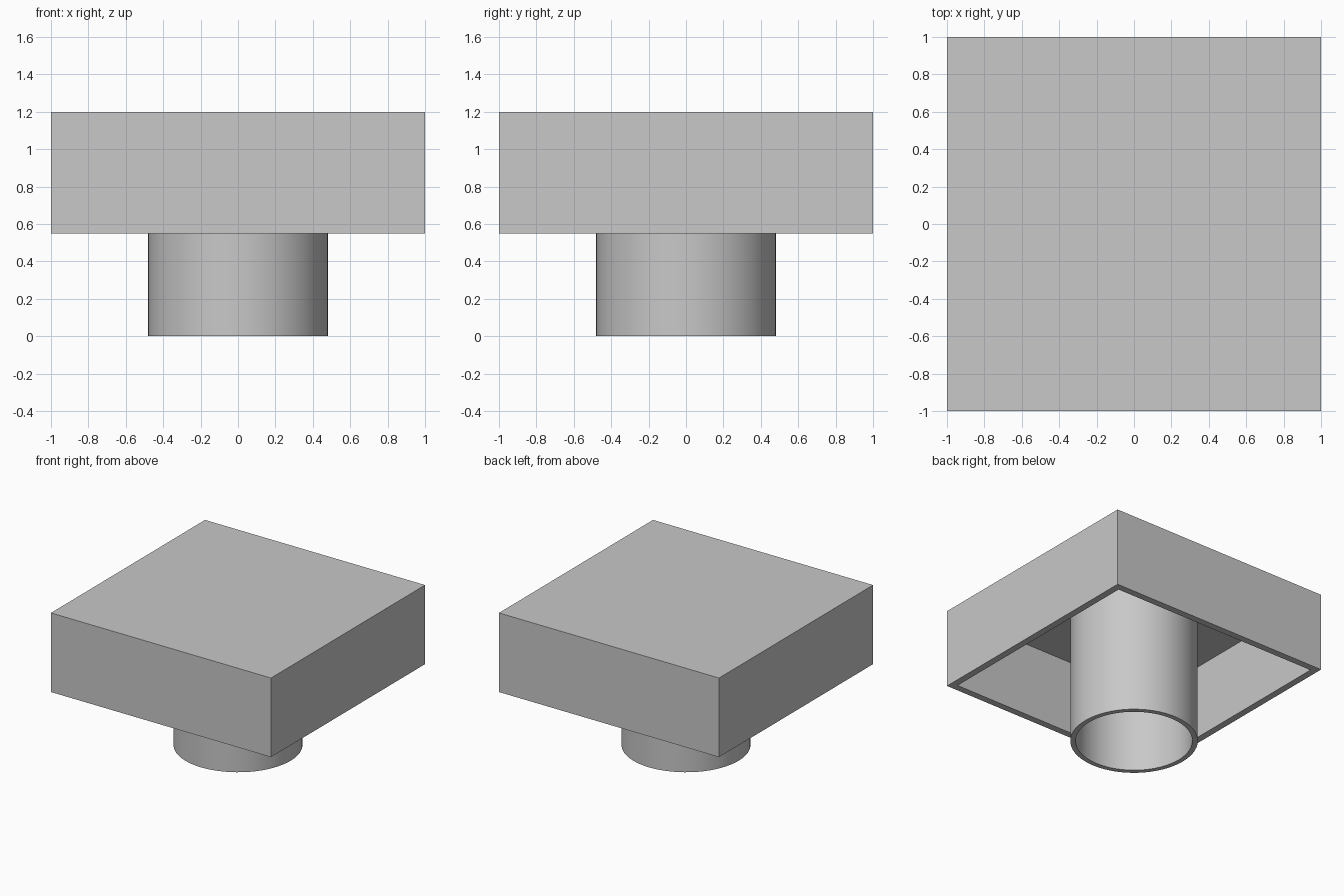
import bpy
import bmesh
from mathutils import Matrix, Vector

# Overall dimensions
HALF = 1.0
TOP, RIM = 1.2, 0.55
WALL = 0.08
CEILING = 1.16
TUBE_OUTER, TUBE_INNER = 0.48, 0.44
SIDES = 64

default_cube = bpy.data.objects.get("Cube")
if default_cube:
    bpy.data.objects.remove(default_cube, do_unlink=True)

grey = bpy.data.materials.new("plain_grey")
grey.use_nodes = True
grey.diffuse_color = (0.58, 0.58, 0.58, 1)
grey.node_tree.nodes["Principled BSDF"].inputs["Base Color"].default_value = grey.diffuse_color


def add_part(name, bm):
    bmesh.ops.recalc_face_normals(bm, faces=bm.faces[:])
    mesh = bpy.data.meshes.new(name)
    bm.to_mesh(mesh)
    bm.free()
    mesh.materials.append(grey)
    part = bpy.data.objects.new(name, mesh)
    bpy.context.collection.objects.link(part)
    return part


# Square housing: a box hollowed from below, leaving a rim and thin top
bm = bmesh.new()
placement = Matrix.Translation((0, 0, (TOP + RIM) / 2)) @ Matrix.Diagonal((2 * HALF, 2 * HALF, TOP - RIM, 1))
bmesh.ops.create_cube(bm, size=1, matrix=placement)
underside = min(bm.faces, key=lambda f: f.calc_center_median().z)
bmesh.ops.inset_individual(bm, faces=[underside], thickness=WALL)
hollow = bmesh.ops.extrude_discrete_faces(bm, faces=[underside])["faces"][0]
bmesh.ops.translate(bm, verts=hollow.verts[:], vec=Vector((0, 0, CEILING - RIM)))
add_part("square_housing", bm)

# Open tube hanging from the inside of the housing's top
bm = bmesh.new()
rings = []
for radius, z in ((TUBE_OUTER, CEILING), (TUBE_OUTER, 0), (TUBE_INNER, 0), (TUBE_INNER, CEILING)):
    rings.append(bmesh.ops.create_circle(
        bm, segments=SIDES, radius=radius, matrix=Matrix.Translation((0, 0, z)))["verts"])
for first, second in zip(rings, rings[1:]):
    for i in range(SIDES):
        j = (i + 1) % SIDES
        bm.faces.new((first[i], first[j], second[j], second[i]))
tube = add_part("round_tube", bm)

# Smooth the round walls and keep the rim crisp
bpy.ops.object.select_all(action="DESELECT")
tube.select_set(True)
bpy.context.view_layer.objects.active = tube
bpy.ops.object.shade_smooth_by_angle()
